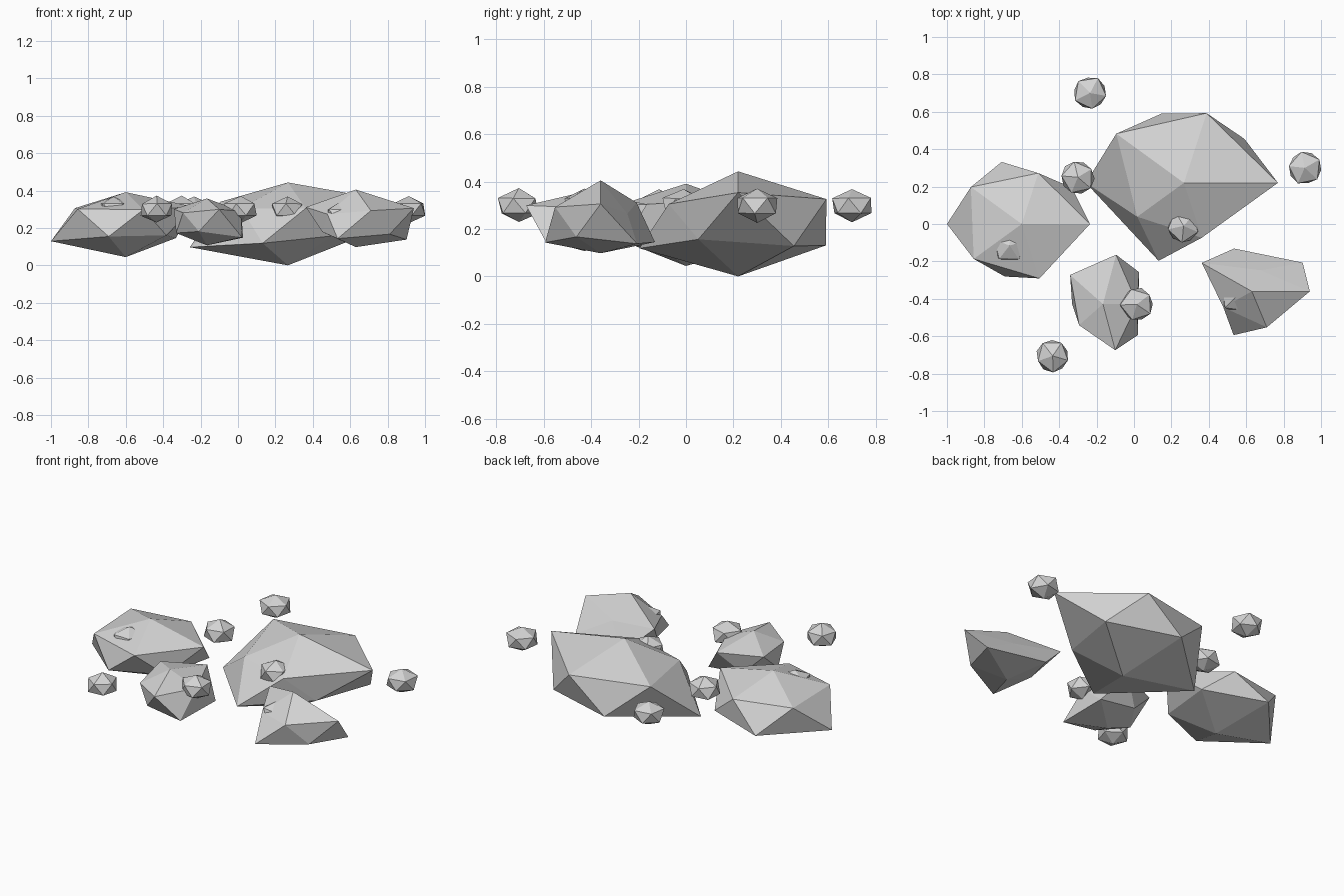
import bpy
import bmesh
import math
import random
from mathutils import Vector

random.seed(4)

old = bpy.data.objects.get("Cube")
if old:
    bpy.data.objects.remove(old, do_unlink=True)


def make_material(name, value):
    mat = bpy.data.materials.new(name)
    mat.use_nodes = True
    colour = (value, value, value, 1)
    mat.diffuse_color = colour
    mat.node_tree.nodes["Principled BSDF"].inputs["Base Color"].default_value = colour
    return mat


stone = make_material("pale_stone_grey", 0.66)


def ring_order(vert):
    """Sort from the bottom tip up, then anticlockwise around each ring."""
    angle = math.degrees(math.atan2(vert.co.y, vert.co.x))
    return round(vert.co.z, 1), round(angle) % 360


def make_rock(name, centre, scale, reach, turn=0):
    """Faceted stone: each corner of a twenty-sided ball gets its own reach."""
    bm = bmesh.new()
    bmesh.ops.create_icosphere(bm, subdivisions=1, radius=1)
    for vert, distance in zip(sorted(bm.verts, key=ring_order), reach):
        vert.co = vert.co * distance * Vector(scale)
    mesh = bpy.data.meshes.new(name)
    bm.to_mesh(mesh)
    bm.free()
    mesh.materials.append(stone)
    rock = bpy.data.objects.new(name, mesh)
    rock.location = centre
    rock.rotation_euler.z = turn
    bpy.context.collection.objects.link(rock)


# Large stones: reach lists run bottom tip, lower ring, upper ring, top tip
make_rock("left_boulder", (-0.6, 0, 0.225), (1, 1, 0.48),
          [.377, .37, .39, .447, .33, .3, .408, .32, .376, .355, .342, .346])
make_rock("large_boulder", (0.267, 0.22, 0.228), (1, 1, 0.5),
          [.456, .447, .435, .586, .49, .32, .562, .438, .5, .345, .345, .43])
make_rock("front_right_boulder", (0.63, -0.36, 0.225), (1, 0.78, 0.52),
          [.245, .375, .345, .2, .353, .25, .347, .17, .37, .21, .29, .346])
make_rock("front_boulder", (-0.166, -0.428, 0.228), (0.82, 1, 0.55),
          [.22, .325, .21, .225, .19, .315, .25, .31, .296, .215, .29, .235])

# Small pebbles scattered around and half sunk into the stones
pebbles = [(-.235, .7, .298), (-.3, .25, .298), (.913, .3, .298),
           (.265, -.01, .298), (.015, -.43, .298), (-.435, -.705, .298),
           (-.665, -.115, .298), (.55, -.385, .267)]
for number, centre in enumerate(pebbles, start=1):
    reach = [random.uniform(.092, .102) for corner in range(12)]
    make_rock(f"pebble_{number}", centre, (1, 1, 0.74), reach,
              turn=random.uniform(0, math.tau))
